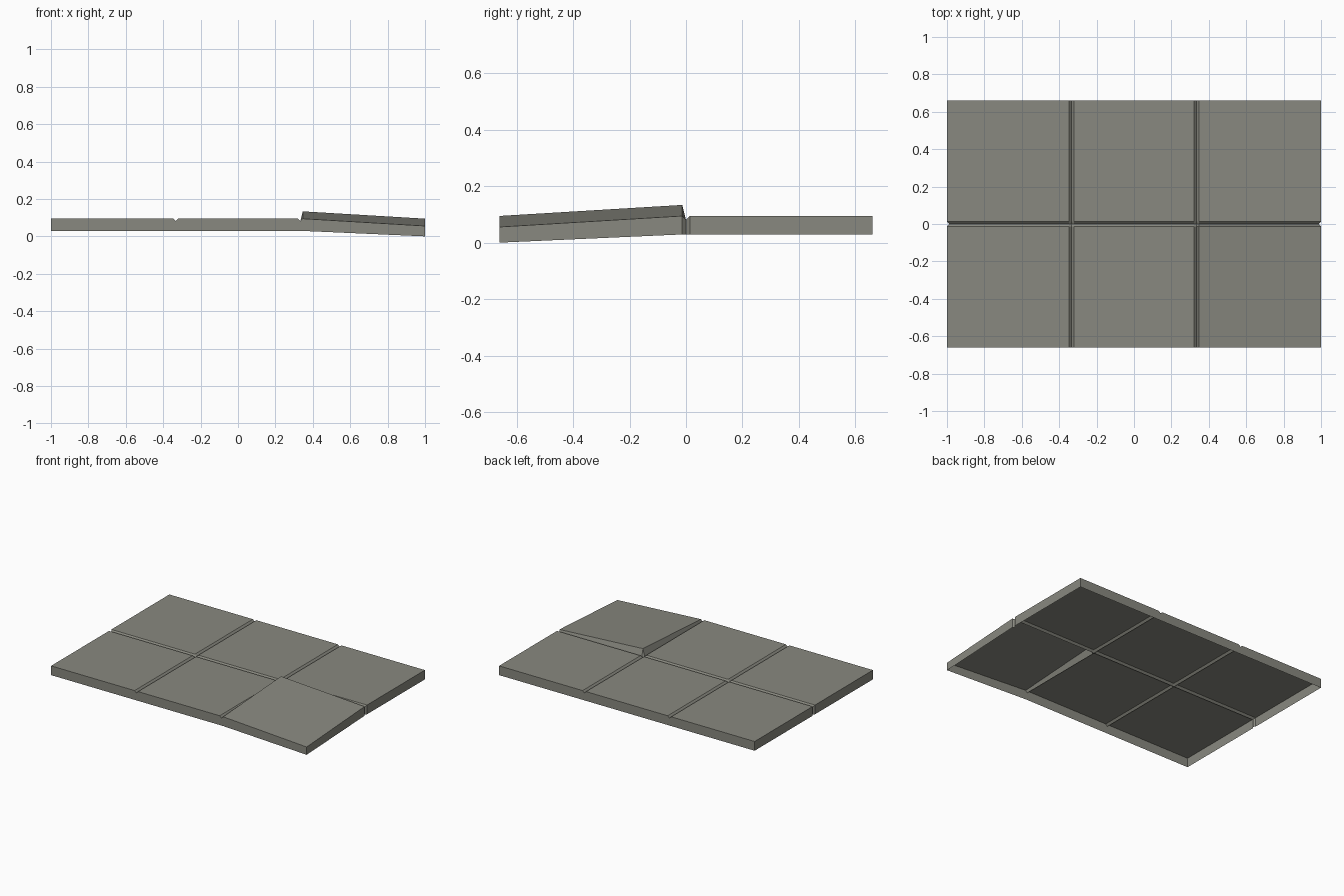
import bpy, bmesh

if "Cube" in bpy.data.objects:
    bpy.data.objects.remove(bpy.data.objects["Cube"])

# Paving slab sheet: hollow underneath, V-shaped joints, one slab tilted
stone = bpy.data.materials.new("weathered_stone")
stone.diffuse_color = (0.25, 0.25, 0.215, 1)
stone.use_nodes = True
stone.node_tree.nodes["Principled BSDF"].inputs["Base Color"].default_value = stone.diffuse_color

G = 0.0135                      # half width of a joint
J = 0.333                       # position of the lengthwise joints
HALF_Y = 0.661
TOP, BASE, JOINT = 0.0945, 0.029, 0.081
xs = [-1, -J - G, -J, -J + G, J - G, J, J + G, 1]
ys = [-HALF_Y, -G, 0, G, HALF_Y]
JOINT_X, JOINT_Y = (2, 5), 2    # grid lines lying at joint bottoms


def top_point(i, j):
    x, y, z = xs[i], ys[j], TOP
    if i in JOINT_X or j == JOINT_Y:
        z = JOINT
    elif i >= 6 and j <= 1:     # the tilted slab
        z += 0.039 * (j - (i - 6))
    if j == JOINT_Y and abs(x) == 1:
        x *= 0.988              # joint ends step inward at the sides
    return x, y, z


bm = bmesh.new()
grid = [[bm.verts.new(top_point(i, j)) for j in range(len(ys))] for i in range(len(xs))]
for i in range(len(xs) - 1):
    for j in range(len(ys) - 1):
        bm.faces.new((grid[i][j], grid[i + 1][j], grid[i + 1][j + 1], grid[i][j + 1]))

# Outer skirt, open at the bottom; the tilted slab's corner reaches the ground
border = [e for e in bm.edges if e.is_boundary]
sunk = grid[-1][0].co.copy()
new = bmesh.ops.extrude_edge_only(bm, edges=border)["geom"]
for v in (g for g in new if isinstance(g, bmesh.types.BMVert)):
    v.co.z = 0 if (v.co - sunk).length < 1e-4 else BASE
bmesh.ops.recalc_face_normals(bm, faces=bm.faces)
if sum(f.normal.z for f in bm.faces) < 0:
    bmesh.ops.reverse_faces(bm, faces=bm.faces)

mesh = bpy.data.meshes.new("paving_slabs")
bm.to_mesh(mesh)
bm.free()
mesh.materials.append(stone)
bpy.context.collection.objects.link(bpy.data.objects.new("paving_slabs", mesh))
